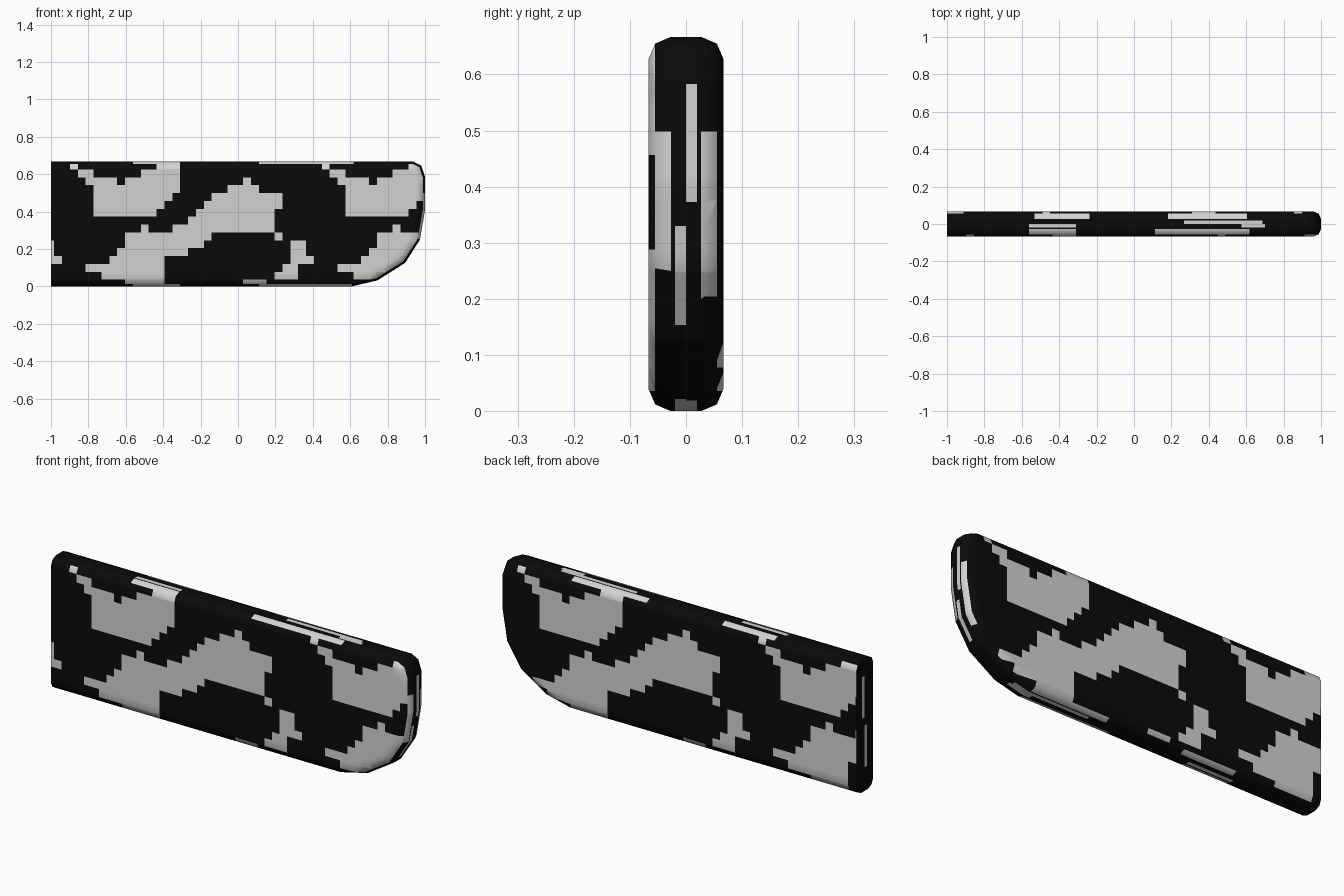
import bpy, bmesh
from mathutils import Vector

if "Cube" in bpy.data.objects:
    bpy.data.objects.remove(bpy.data.objects["Cube"])

CELL = 0.0421            # size of one camouflage square
X0, Z0 = -0.983, 0.667   # left column / top row of the pattern
PERIOD = 32              # pattern repeats every 32 columns

# Light patches: for each row (top to bottom), column spans (start, end)
ROWS = [
    [(2, 3), (13, 16)],
    [(3, 5), (11, 16)],
    [(4, 8), (9, 16), (24, 25)],
    [(5, 16), (22, 26)],
    [(5, 15), (20, 29)],
    [(5, 14), (19, 29)],
    [(5, 13), (18, 28)],
    [(17, 28)],
    [(11, 12), (15, 28)],
    [(9, 20), (28, 29)],
    [(9, 19), (30, 32)],
    [(8, 17), (30, 32)],
    [(7, 14), (30, 33)],
    [(4, 14), (29, 31)],
    [(6, 14), (28, 31)],
    [(9, 14), (24, 27)],
]

# Outline in x/z, from the top left round the nose to the bottom left
OUTLINE = [(-1, .667), (.936, .667), (.98, .645), (1, .585), (1, .41), (.973, .25),
           (.893, .125), (.745, .032), (.61, 0), (-1, 0)]
# Rounded edge: (inset from outline, distance from centre plane)
RINGS = [(0, 0), (0, .027), (.012, .055), (.04, .067)]


def material(name, v):
    m = bpy.data.materials.new(name)
    m.diffuse_color = (v, v, v, 1)
    m.use_nodes = True
    m.node_tree.nodes["Principled BSDF"].inputs["Base Color"].default_value = m.diffuse_color
    return m


def inset(d):
    """Offset the outline inwards, keeping the cut left end at x = -1."""
    pts = [Vector(p) for p in OUTLINE]
    norms = []
    for a, b in zip(pts, pts[1:]):
        t = (b - a).normalized()
        norms.append(Vector((t.y, -t.x)))
    out = []
    for i, p in enumerate(pts):
        n1 = norms[max(i - 1, 0)]
        n2 = norms[min(i, len(norms) - 1)]
        out.append(p + (n1 + n2) * d / (1 + n1.dot(n2)))
    return out


def inside(v, spans):
    return any(a <= v <= b for a, b in spans)


def camo(x, z):
    row = min(max(int((Z0 - z) / CELL), 0), 15)
    col = ((x - X0) / CELL) % PERIOD
    return any(a <= col < b or a <= col + PERIOD < b for a, b in ROWS[row])


def rim(c, n, side):
    """Thin streaks along the narrow edge and ends."""
    y, front = abs(c.y), side < 0
    if abs(n.x) > abs(n.z):
        if y < .02:
            return inside(c.z, [(.14, .35)] if front else [(.38, .58)])
        return .027 < y and abs(n.x) < .99 and inside(c.z, [(.27, .5)] if front else [(.2, .5)])
    if y < .02:
        return inside(c.x, [(-.55, -.3), (.58, .7)] if front else [(.25, .68)])
    if y > .027:
        return inside(c.x, [(-.55, -.3), (.1, .6)] if front else [(-.55, -.25), (.2, .6)])
    return False


def half(side):
    """One side of the slab, cut along the pattern grid and coloured."""
    bm = bmesh.new()
    rings = [[bm.verts.new((p.x, side * y, p.y)) for p in inset(d)] for d, y in RINGS]
    for a, b in zip(rings, rings[1:]):
        for i in range(len(a) - 1):
            bm.faces.new((a[i], a[i + 1], b[i + 1], b[i]))
    bm.faces.new(rings[-1])
    bm.faces.new([r[0] for r in rings] + [r[-1] for r in reversed(rings)])

    cuts = [((-side * (X0 + CELL * k), 0, 0), (1, 0, 0)) for k in range(-1, 49)]
    cuts += [((0, 0, Z0 - CELL * k), (0, 0, 1)) for k in range(1, 16)]
    cuts.append(((0, side * .02, 0), (0, 1, 0)))
    for co, no in cuts:
        bmesh.ops.bisect_plane(bm, geom=bm.verts[:] + bm.edges[:] + bm.faces[:],
                               dist=1e-5, plane_co=co, plane_no=no)

    bmesh.ops.recalc_face_normals(bm, faces=bm.faces[:])
    bm.normal_update()
    if max(bm.faces, key=lambda f: abs(f.normal.y)).normal.y * side < 0:
        bmesh.ops.reverse_faces(bm, faces=bm.faces[:])
    bm.normal_update()
    for f in bm.faces:
        c, n = f.calc_center_median(), f.normal
        light = camo(-side * c.x, c.z) if abs(n.y) > .65 else rim(c, n, side)
        f.material_index = 1 if light else 0
        f.smooth = True
    me = bpy.data.meshes.new("half")
    bm.to_mesh(me)
    bm.free()
    return me


# Join the front and back halves into one slab
bm = bmesh.new()
for s in (-1, 1):
    part = half(s)
    bm.from_mesh(part)
    bpy.data.meshes.remove(part)
bmesh.ops.remove_doubles(bm, verts=bm.verts[:], dist=1e-5)
mesh = bpy.data.meshes.new("camouflage_slab")
bm.to_mesh(mesh)
bm.free()
mesh.materials.append(material("black", .003))
mesh.materials.append(material("light grey", .65))
slab = bpy.data.objects.new("camouflage_slab", mesh)
bpy.context.collection.objects.link(slab)
bpy.context.view_layer.objects.active = slab
slab.select_set(True)
bpy.ops.object.shade_smooth_by_angle(angle=.87)
